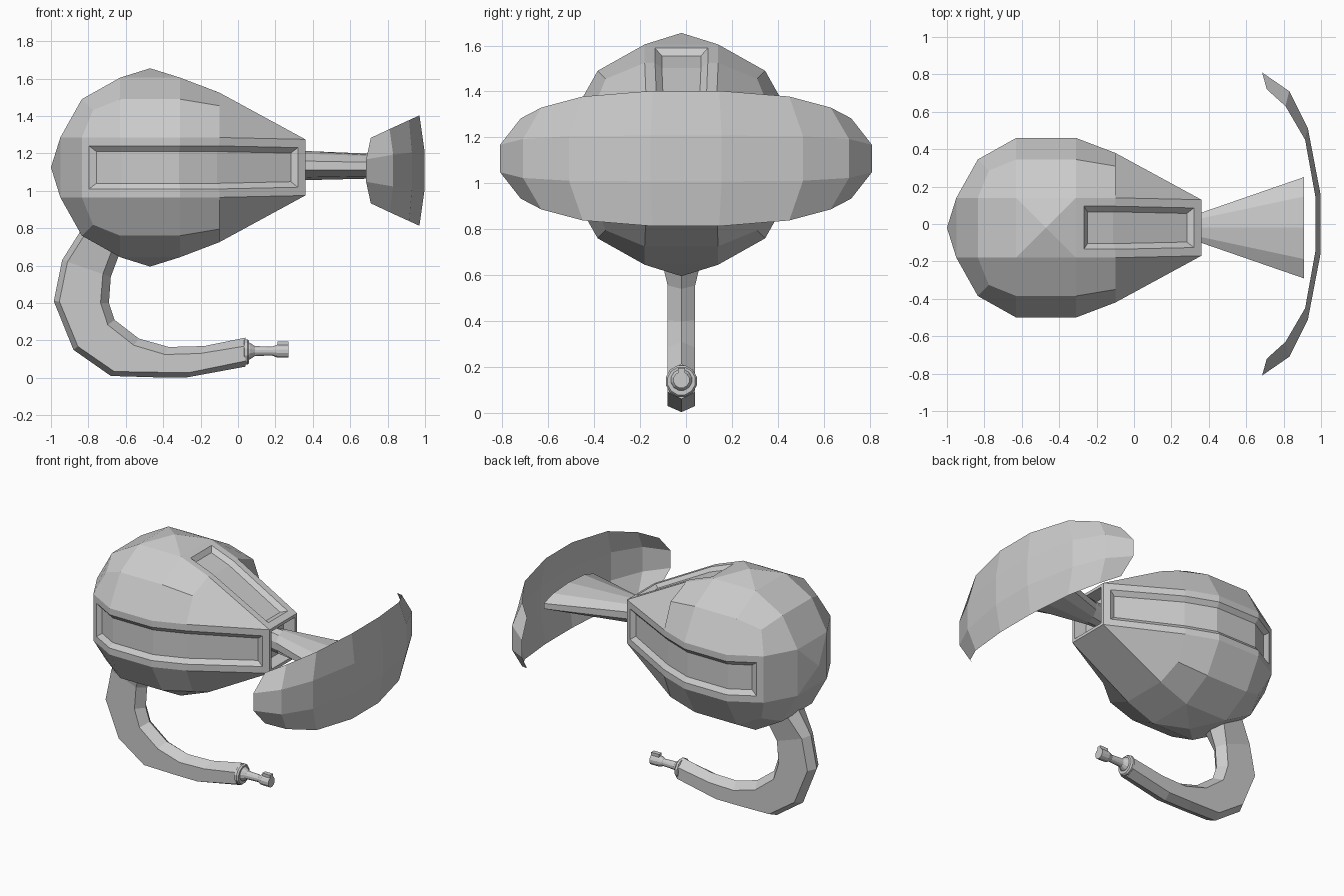
import bpy, bmesh, math
from mathutils import Vector

if "Cube" in bpy.data.objects:
    bpy.data.objects.remove(bpy.data.objects["Cube"])

YC = -0.02  # mid plane of body, neck and tail


def finish(bm, name, loc=(0, 0, 0), recalc=True):
    if recalc:
        bmesh.ops.recalc_face_normals(bm, faces=bm.faces[:])
    me = bpy.data.meshes.new(name)
    bm.to_mesh(me)
    bm.free()
    ob = bpy.data.objects.new(name, me)
    ob.location = loc
    bpy.context.collection.objects.link(ob)
    return ob


def loft(name, rings, caps=True, closed=True):
    """Join equal-length point rings with quads."""
    bm = bmesh.new()
    vs = [[bm.verts.new(p) for p in r] for r in rings]
    n = len(vs[0])
    for a, b in zip(vs, vs[1:]):
        for i in range(n if closed else n - 1):
            j = (i + 1) % n
            bm.faces.new((a[i], a[j], b[j], b[i]))
    if caps:
        bm.faces.new(vs[0][::-1])
        bm.faces.new(vs[-1])
    return finish(bm, name)


def ring_x(x, ry, rz, zc, n):
    """Ellipse of n points in the plane at x."""
    return [(x, YC + ry * math.cos(2 * math.pi * (i + .5) / n),
             zc + rz * math.sin(2 * math.pi * (i + .5) / n)) for i in range(n)]


# Body: a 3 x 3 cube-sphere drawn out towards +x
bm = bmesh.new()
bmesh.ops.create_cube(bm, size=6)
bmesh.ops.subdivide_edges(bm, edges=bm.edges[:], cuts=2, use_grid_fill=True)
bm.normal_update()
side = {1: [], -1: []}
top, nose, poles = [], [], []
for f in bm.faces:
    x, y, z = (round(c) for c in f.calc_center_median())
    if z == 0 and (abs(y) == 3 or (x == 3 and abs(y) == 2)):
        side[1 if y > 0 else -1].append(f)
    elif y == 0 and ((z == 3 and x == 2) or (x == 3 and z == 2)):
        top.append(f)
    elif (x, y, z) == (3, 0, 0):
        nose.append(f)
    elif (x, y, z) in ((-3, 0, 0), (0, 0, 3), (0, 0, -3)):
        poles.append(f)
for v in bm.verts:
    c = [round(k) for k in v.co]
    n = sum(abs(k) == 3 for k in c)
    big = {1: .48, 2: .365, 3: .306}[n]
    p = [math.copysign(big if abs(k) == 3 else .16, k) for k in c]
    if c[0] == 3:  # tapered end
        wide = {1: .15, 2: .40, 3: .33}[n]
        p = [.83 if n == 1 else .37] + [
            math.copysign(wide if abs(k) == 3 else (.15 if n == 1 else .16), k) for k in c[1:]]
    v.co = Vector(p)
bm.normal_update()
bmesh.ops.poke(bm, faces=poles, offset=.05)


# Recessed panels on both sides and the top, and the socket in the end
def recess(faces, rim, slope, depth):
    bm.normal_update()
    bmesh.ops.inset_region(bm, faces=faces, thickness=rim, use_even_offset=True, use_boundary=True)
    bm.normal_update()
    bmesh.ops.inset_region(bm, faces=faces, thickness=slope, depth=-depth,
                           use_even_offset=True, use_boundary=True)


for s in (1, -1):
    recess(side[s], .045, .03, .025)
recess(top, .045, .03, .025)
recess(nose, .02, .015, .08)
finish(bm, "body", (-.47, YC, 1.125))

# Neck: round at the body, fanned out flat at the far end
loft("neck", [ring_x(.27, .06, .08, 1.135, 10), ring_x(.36, .085, .078, 1.135, 10),
              ring_x(.91, .285, .06, 1.13, 10)])

# Curved shield: outer and middle rows, mirrored in y and z
mid = [(.685, .81, .06), (.83, .71, .085), (.93, .51, .097), (.998, .155, .10)]
edge = [(.71, .72, .175), (.81, .63, .222), (.915, .45, .27), (.97, .145, .295)]


def row(pts, sz):
    half = [(x, y, 1.108 + sz * z) for x, y, z in pts]
    return half + [(x, -y, z) for x, y, z in reversed(half)]


loft("shield", [row(edge, 1), row(mid, 1), row(mid, -1), row(edge, -1)],
     caps=False, closed=False)

# Tail: six-sided section swept along outer / inner ridge pairs (x, z, x, z, half width)
pairs = [(-.82, .82, -.62, .70, .10), (-.94, .63, -.68, .54, .06), (-.985, .41, -.69, .40, .06),
         (-.88, .15, -.66, .31, .06), (-.68, .01, -.53, .21, .06), (-.45, .003, -.37, .165, .06),
         (-.27, .003, -.18, .17, .06), (.04, .06, .04, .215, .06)]
rings = []
for ox, oz, ix, iz, w in pairs:
    o, i = Vector((ox, YC, oz)), Vector((ix, YC, iz))
    d = (i - o).normalized()
    a, b = o + d * .03, i - d * .045
    y = Vector((0, w, 0))
    rings.append([o, a + y, b + y, i, b - y, a - y])
loft("tail", rings)

# Collar and plug on the tail's end
loft("collar", [ring_x(x, r, r, .138, 12) for x, r in
                ((.03, .06), (.035, .07), (.05, .07), (.06, .062))])
loft("plug", [ring_x(x, r, r, .143, 12) for x, r in
              ((.05, .05), (.065, .045), (.09, .028), (.18, .024), (.21, .036), (.27, .036))])
bm = bmesh.new()
bmesh.ops.create_cube(bm, size=1)
for v in bm.verts:
    v.co = Vector((v.co.x * .06, v.co.y * .03, v.co.z * .04))
finish(bm, "plug_key", (.24, YC, .175))
